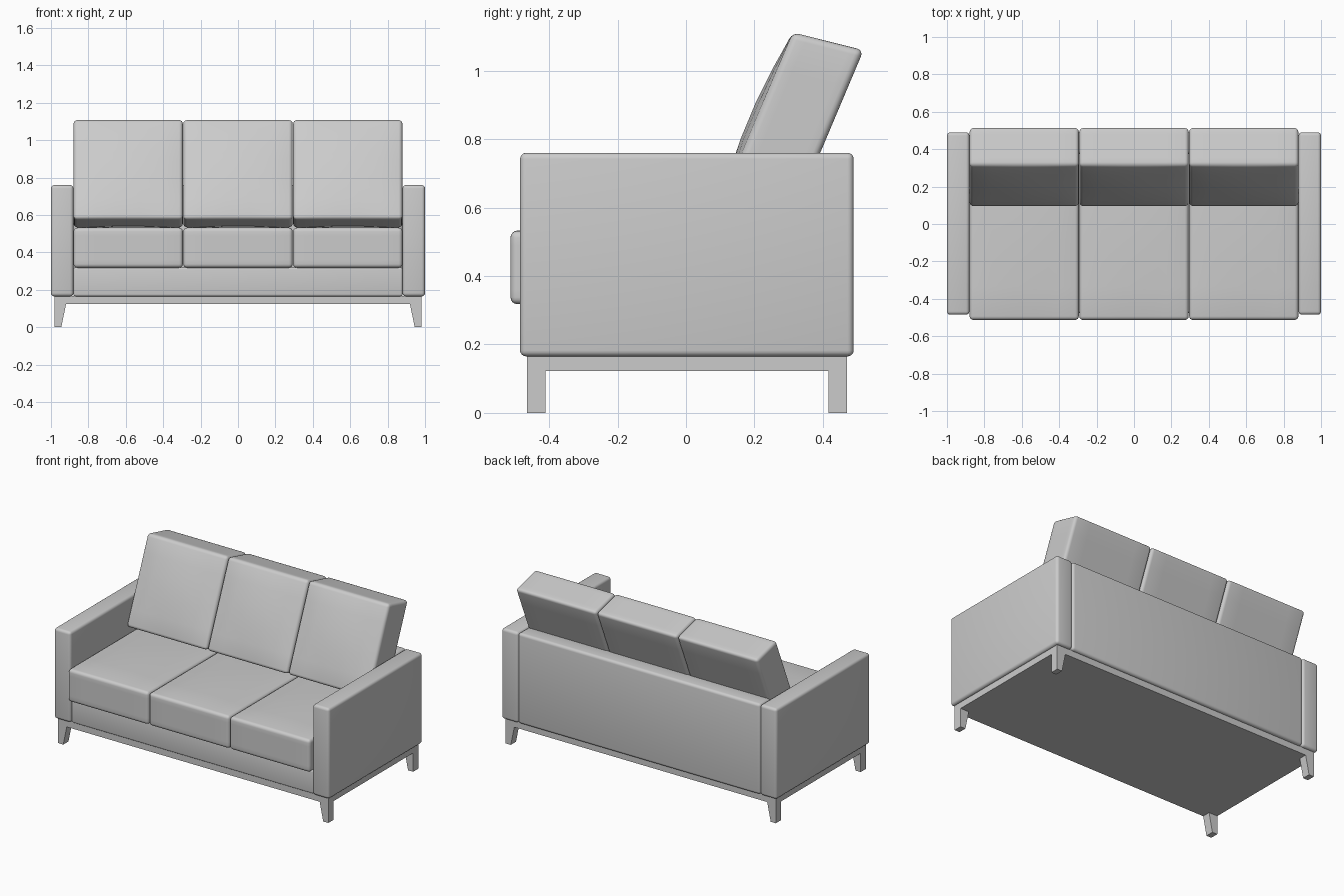
import bpy, bmesh, math

if "Cube" in bpy.data.objects:
    bpy.data.objects.remove(bpy.data.objects["Cube"])


def finish(name, bm):
    bmesh.ops.recalc_face_normals(bm, faces=bm.faces)
    me = bpy.data.meshes.new(name)
    bm.to_mesh(me)
    bm.free()
    ob = bpy.data.objects.new(name, me)
    bpy.context.collection.objects.link(ob)
    bpy.ops.object.select_all(action='DESELECT')
    ob.select_set(True)
    bpy.context.view_layer.objects.active = ob
    bpy.ops.object.shade_smooth_by_angle(angle=math.radians(35))
    return ob


def block(name, x0, x1, quad, bevel=0.0, cuts=0, crown=None, height=0.0):
    """Extrude a (y, z) quad along x; quad order: bottom front, bottom back, top back, top front.
    crown = 'top' or 'front' swells that face into a soft cushion."""
    bm = bmesh.new()
    bmesh.ops.create_cube(bm, size=1)
    if cuts:
        bmesh.ops.subdivide_edges(bm, edges=bm.edges[:], cuts=cuts, use_grid_fill=True)
    a, b, c, d = quad
    for v in bm.verts:
        u, s, t = (k + 0.5 for k in v.co)
        y, z = ((1 - t) * ((1 - s) * a[i] + s * b[i]) + t * ((1 - s) * d[i] + s * c[i])
                for i in (0, 1))
        if crown == 'top' and t > 0.99:
            z += height * math.sin(math.pi * u) * math.sin(math.pi * s)
        if crown == 'front' and s < 0.01:
            k = height * math.sin(math.pi * u) * math.sin(math.pi * t)
            y, z = y - 0.92 * k, z + 0.4 * k
        v.co = (x0 + (x1 - x0) * u, y, z)
    bm.normal_update()
    if bevel:
        sharp = [e for e in bm.edges if e.calc_face_angle(0) > math.radians(45)]
        bmesh.ops.bevel(bm, geom=sharp, offset=bevel, segments=4, profile=0.5, affect='EDGES')
    return finish(name, bm)


def rect(y0, y1, z0, z1):
    return [(y0, z0), (y1, z0), (y1, z1), (y0, z1)]


# Upholstered arms
for side, x in (("left", -0.94), ("right", 0.94)):
    block(side + "_arm", x - 0.06, x + 0.06, rect(-0.485, 0.49, 0.165, 0.76), 0.018)

# Seat platform and back panel between the arms
block("seat_platform", -0.88, 0.88, rect(-0.475, 0.40, 0.165, 0.32), 0.012)
block("back_panel", -0.88, 0.88, rect(0.375, 0.49, 0.165, 0.76), 0.018)

# Three seat cushions and three leaning back cushions
for i in (-1, 0, 1):
    x0, x1 = i * 0.587 - 0.292, i * 0.587 + 0.292
    block("seat_cushion", x0, x1, rect(-0.513, 0.372, 0.318, 0.532), 0.02, 4, 'top', 0.013)
    block("back_cushion", x0, x1,
          [(0.09, 0.58), (0.295, 0.53), (0.519, 1.06), (0.312, 1.112)],
          0.02, 4, 'front', 0.023)

# Base slab under the body
block("base_frame", -0.982, 0.982, rect(-0.465, 0.47, 0.123, 0.168))

# Four legs tapering on the inner side
for sx in (-1, 1):
    for label, y in (("front_leg", -0.465), ("rear_leg", 0.416)):
        bm = bmesh.new()
        face = bm.faces.new([bm.verts.new((sx * x, y, z)) for x, z in
                             ((0.982, 0), (0.982, 0.13), (0.918, 0.13), (0.945, 0))])
        ext = bmesh.ops.extrude_face_region(bm, geom=[face])
        bmesh.ops.translate(bm, vec=(0, 0.054, 0),
                            verts=[g for g in ext["geom"] if isinstance(g, bmesh.types.BMVert)])
        finish(label, bm)
